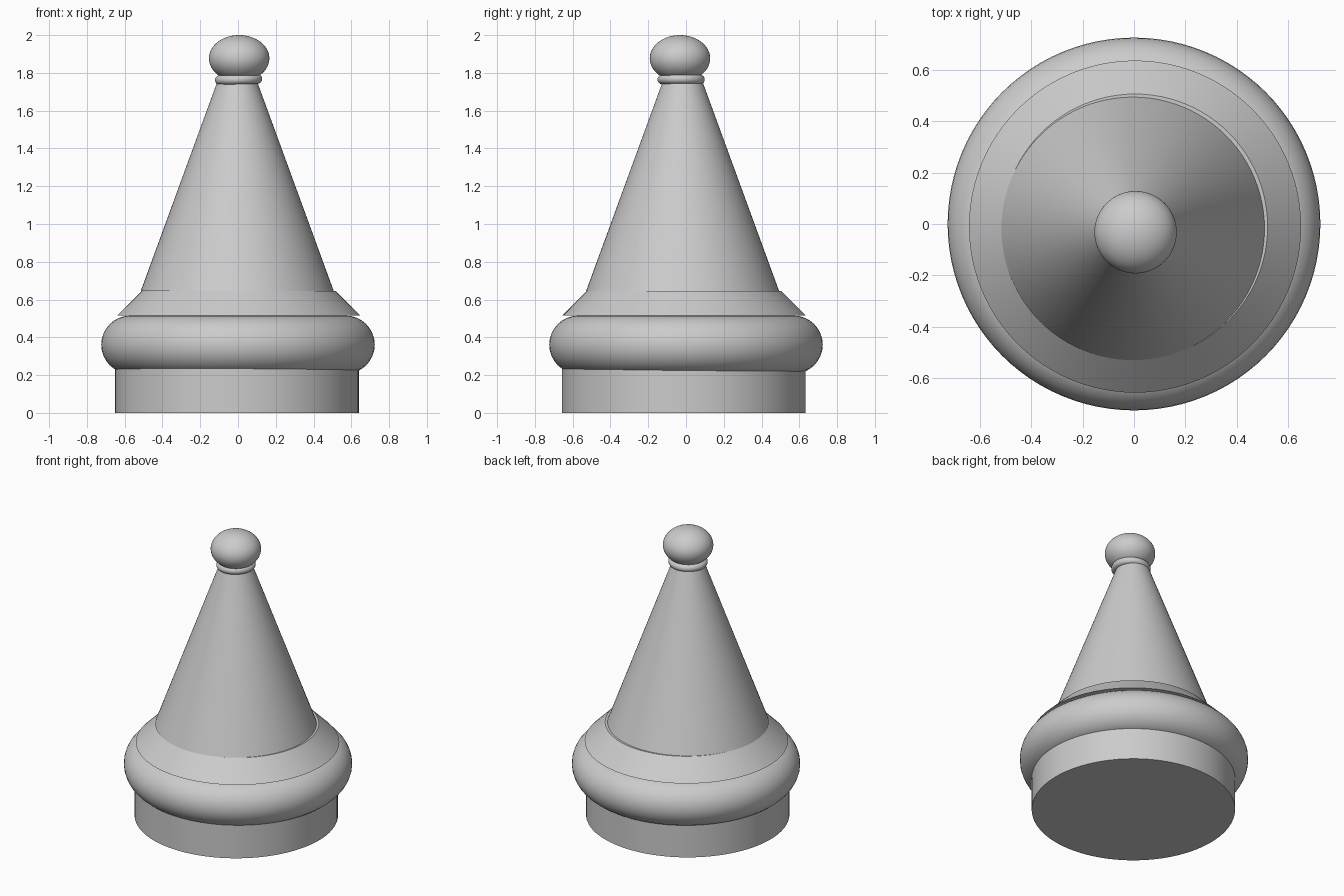
import bpy
import math

cube = bpy.data.objects.get("Cube")
if cube:
    bpy.data.objects.remove(cube, do_unlink=True)

grey = bpy.data.materials.new("plain_grey")
grey.use_nodes = True
colour = (0.6, 0.6, 0.6, 1)
grey.diffuse_color = colour
grey.node_tree.nodes["Principled BSDF"].inputs["Base Color"].default_value = colour


def finish(name):
    obj = bpy.context.object
    obj.name = name
    obj.data.materials.append(grey)
    bpy.ops.object.shade_smooth_by_angle(angle=math.radians(35))
    return obj


def frustum(name, x, y, bottom, top, r_bottom, r_top):
    bpy.ops.mesh.primitive_cone_add(vertices=96, radius1=r_bottom, radius2=r_top,
                                    depth=top - bottom,
                                    location=(x, y, (bottom + top) / 2))
    return finish(name)


def ring(name, location, major, minor, tilt=(0, 0, 0)):
    bpy.ops.mesh.primitive_torus_add(major_segments=96, minor_segments=32,
                                     major_radius=major, minor_radius=minor,
                                     location=location, rotation=tilt)
    return finish(name)


# Base drum and the fat rounded band above it
frustum("base_drum", -0.005, -0.012, 0, 0.25, 0.645, 0.645)
ring("rounded_band", (0, 0, 0.361), 0.57, 0.154)

# Sloping collar and tall spire
frustum("collar", 0.004, -0.01, 0.515, 0.645, 0.645, 0.515)
frustum("spire", -0.004, -0.018, 0.645, 1.755, 0.511, 0.105)

# Neck ring and flattened ball finial
ring("neck_ring", (0.003, -0.026, 1.765), 0.1, 0.025, (0, -0.03, 0))
bpy.ops.mesh.primitive_uv_sphere_add(segments=64, ring_count=32, radius=1,
                                     location=(0.006, -0.032, 1.877))
ball = finish("finial_ball")
ball.scale = (0.16, 0.16, 0.123)
